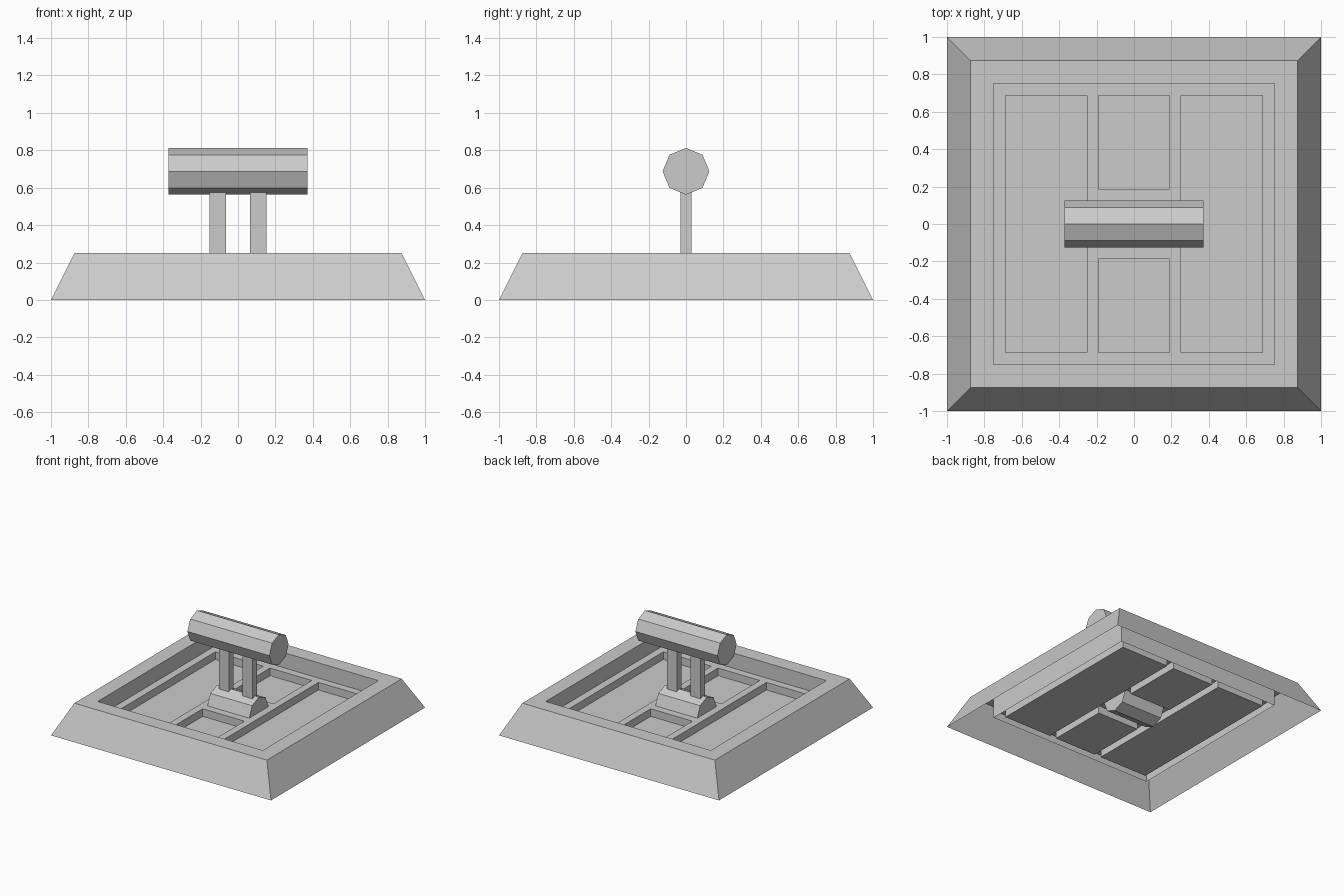
import bpy, bmesh, math

if "Cube" in bpy.data.objects:
    bpy.data.objects.remove(bpy.data.objects["Cube"])

def finish(bm, name):
    bmesh.ops.remove_doubles(bm, verts=bm.verts, dist=1e-5)
    mesh = bpy.data.meshes.new(name)
    bm.to_mesh(mesh)
    bm.free()
    ob = bpy.data.objects.new(name, mesh)
    bpy.context.collection.objects.link(ob)
    return ob

def quad(bm, pts):
    bm.faces.new([bm.verts.new(p) for p in pts])

# Hollow sloped frame: square rings joined from outside bottom to inner lip
def frame():
    bm = bmesh.new()
    profile = [(1, 0), (0.875, 0.25), (0.75, 0.25), (0.75, 0.0625)]
    corners = [(-1, -1), (1, -1), (1, 1), (-1, 1)]
    rings = [[bm.verts.new((r * x, r * y, z)) for x, y in corners] for r, z in profile]
    for a, b in zip(rings, rings[1:]):
        for i in range(4):
            j = (i + 1) % 4
            bm.faces.new((a[i], a[j], b[j], b[i]))
    finish(bm, "hatch_frame")

# Thin door sheet: ribs at one height, recessed panels lower
def door():
    bm = bmesh.new()
    xs = [-0.75, -0.6875, -0.25, -0.19, 0.19, 0.25, 0.6875, 0.75]
    ys = [-0.75, -0.6875, -0.1875, 0.1875, 0.6875, 0.75]
    nx, ny = len(xs) - 1, len(ys) - 1

    def height(i, j):
        side = i in (1, 5) and 1 <= j <= 3
        centre = i == 3 and j in (1, 3)
        return 0.0625 if side or centre else 0.125

    for i in range(nx):
        for j in range(ny):
            h = height(i, j)
            x0, x1, y0, y1 = xs[i], xs[i + 1], ys[j], ys[j + 1]
            quad(bm, [(x0, y0, h), (x1, y0, h), (x1, y1, h), (x0, y1, h)])
            if i + 1 < nx and (g := height(i + 1, j)) != h:
                p = [(x1, y0, h), (x1, y0, g), (x1, y1, g), (x1, y1, h)]
                quad(bm, p)
            if j + 1 < ny and (g := height(i, j + 1)) != h:
                p = [(x1, y1, h), (x1, y1, g), (x0, y1, g), (x0, y1, h)]
                quad(bm, p)
    bmesh.ops.remove_doubles(bm, verts=bm.verts, dist=1e-5)
    bmesh.ops.recalc_face_normals(bm, faces=bm.faces)
    if sum(f.normal.z for f in bm.faces) < 0:
        bmesh.ops.reverse_faces(bm, faces=bm.faces)
    bmesh.ops.dissolve_limit(bm, angle_limit=0.01, verts=bm.verts, edges=bm.edges)
    finish(bm, "panelled_door")

# Eight-sided bars lying along x
def bar(name, length, z):
    bpy.ops.mesh.primitive_cylinder_add(vertices=8, radius=0.125, depth=length,
                                        location=(0, 0, z), rotation=(0, math.pi / 2, 0))
    bpy.context.object.name = name

frame()
door()
bar("handle_base", 0.38, 0.125)
bar("handle_grip", 0.745, 0.6875)

# Two flat posts carrying the grip
for side, label in ((-1, "left"), (1, "right")):
    bpy.ops.mesh.primitive_cube_add(size=1, location=(side * 0.108, 0, 0.3875))
    post = bpy.context.object
    post.name = label + "_post"
    post.scale = (0.09, 0.06, 0.375)
